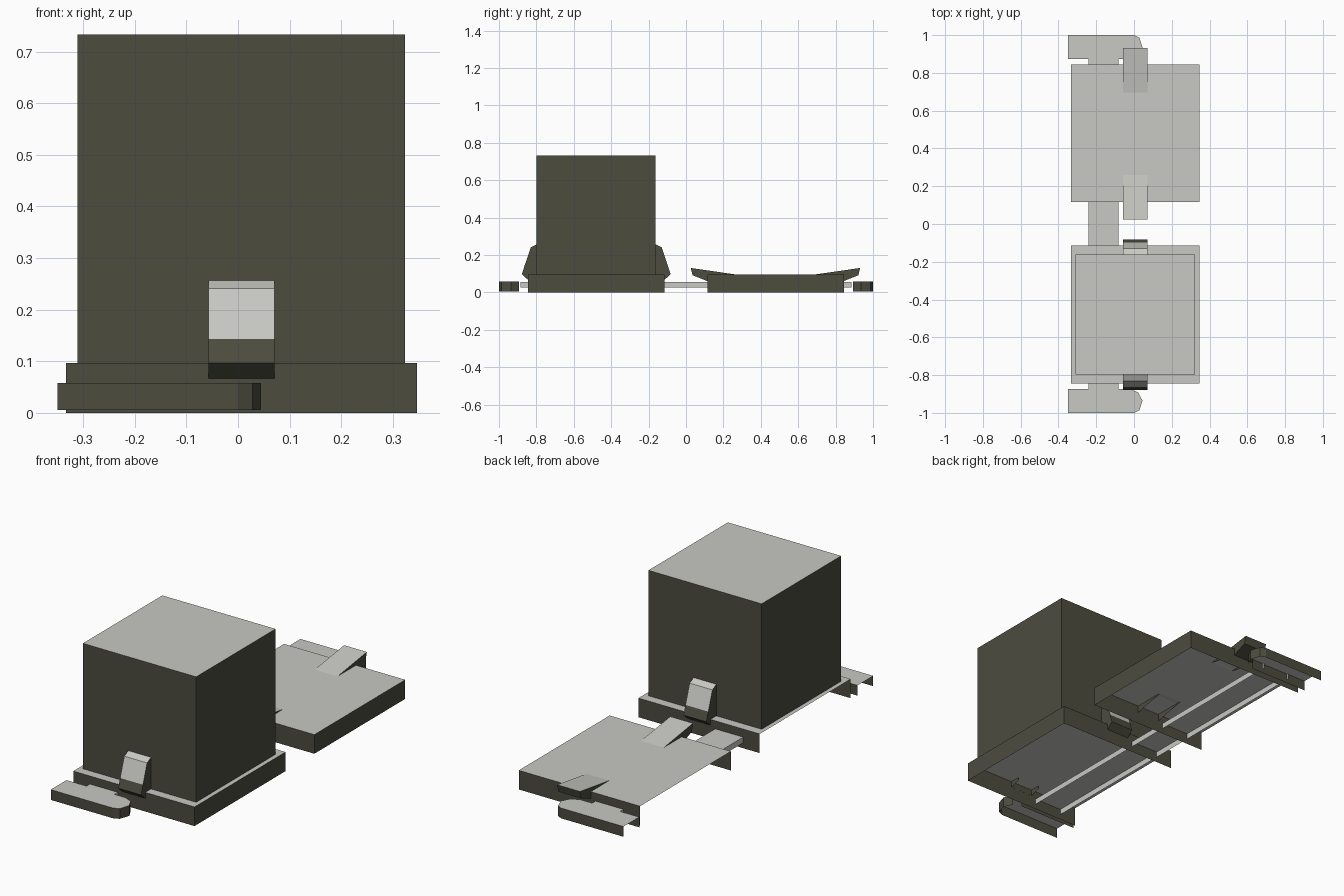
import bpy
import bmesh
from mathutils import Vector

cube = bpy.data.objects.get("Cube")
if cube:
    bpy.data.objects.remove(cube, do_unlink=True)


def make_material(name, srgb):
    lin = [((c / 255 + 0.055) / 1.055) ** 2.4 for c in srgb] + [1.0]
    m = bpy.data.materials.new(name)
    m.use_nodes = True
    m.diffuse_color = lin
    bsdf = m.node_tree.nodes["Principled BSDF"]
    bsdf.inputs["Base Color"].default_value = lin
    bsdf.inputs["Roughness"].default_value = 0.8
    return m


LIGHT, DARK = 0, 1
MATERIALS = [make_material("light_grey", (200, 201, 195)),
             make_material("dark_olive", (76, 76, 63))]


def sheet(name, faces):
    """Thin-sheet object from (points, colour) faces, all turned outwards."""
    bm = bmesh.new()
    for points, colour in faces:
        face = bm.faces.new([bm.verts.new(p) for p in points])
        face.material_index = colour
    bmesh.ops.remove_doubles(bm, verts=bm.verts, dist=1e-5)
    centre = sum((v.co for v in bm.verts), Vector()) / len(bm.verts)
    for face in bm.faces:
        face.normal_update()
        if face.normal.dot(face.calc_center_median() - centre) < 0:
            face.normal_flip()
    mesh = bpy.data.meshes.new(name)
    bm.to_mesh(mesh)
    bm.free()
    for m in MATERIALS:
        mesh.materials.append(m)
    obj = bpy.data.objects.new(name, mesh)
    bpy.context.collection.objects.link(obj)
    return obj


def cover(name, outline, z0, z1, open_edges=(), wall=DARK):
    """Bottomless cover: light top plate with walls along the outline."""
    faces = [([(x, y, z1) for x, y in outline], LIGHT)]
    for i, (x, y) in enumerate(outline):
        if i not in open_edges:
            u, v = outline[(i + 1) % len(outline)]
            faces.append(([(x, y, z0), (u, v, z0), (u, v, z1), (x, y, z1)], wall))
    return sheet(name, faces)


def rect(x0, x1, y0, y1):
    # edges: 0 front, 1 left (+x), 2 back, 3 right (-x)
    return [(x0, y0), (x1, y0), (x1, y1), (x0, y1)]


def bracket(name, strip, colours, inner=()):
    """Profile in the y-z plane swept across x, with side plates."""
    x0, x1 = -0.057, 0.071
    faces = [([(x0, *a), (x1, *a), (x1, *b), (x0, *b)], c)
             for a, b, c in zip(strip, strip[1:], colours)]
    for x in (x0, x1):
        faces.append(([(x, *p) for p in list(strip) + list(inner)], DARK))
    return sheet(name, faces)


def mirrored(points, centre):
    return [(2 * centre - y, z) for y, z in points]


# Base trays, open below and along the -x side
cover("front_tray", rect(-0.333, 0.347, -0.844, -0.115), 0.0, 0.097, {3})
cover("back_tray", rect(-0.333, 0.347, 0.116, 0.844), 0.0, 0.097, {3})

# Tall box on the front tray
cover("box_body", rect(-0.311, 0.324, -0.798, -0.162), 0.097, 0.733)

# Connecting channel running under both trays
cover("connecting_bar", rect(-0.24, -0.083, -0.884, 0.884), 0.027, 0.056,
      {0, 2}, LIGHT)

# Hooked end couplers
hook = [(-0.35, -1.0), (0.0, -1.0), (0.028, -0.987), (0.045, -0.935),
        (0.022, -0.892), (-0.02, -0.874), (-0.35, -0.874)]
for name, s in (("front_coupler", 1), ("back_coupler", -1)):
    cover(name, [(x, s * y) for x, y in hook], 0.006, 0.058, {4, 6})

# Upright latches holding the box
latch = [(-0.798, 0.257), (-0.83, 0.241), (-0.863, 0.143),
         (-0.878, 0.097), (-0.842, 0.065)]
latch_inner = [(-0.79, 0.08)]
latch_colours = (LIGHT, LIGHT, DARK, DARK)
bracket("front_latch", latch, latch_colours, latch_inner)
bracket("rear_latch", mirrored(latch, -0.48), latch_colours,
        mirrored(latch_inner, -0.48))

# Lowered latches on the empty tray
flap = [(0.28, 0.094), (0.025, 0.131), (0.035, 0.092), (0.115, 0.06)]
flap_colours = (LIGHT, DARK, DARK)
bracket("lowered_latch_front", flap, flap_colours)
bracket("lowered_latch_back", mirrored(flap, 0.478), flap_colours)
